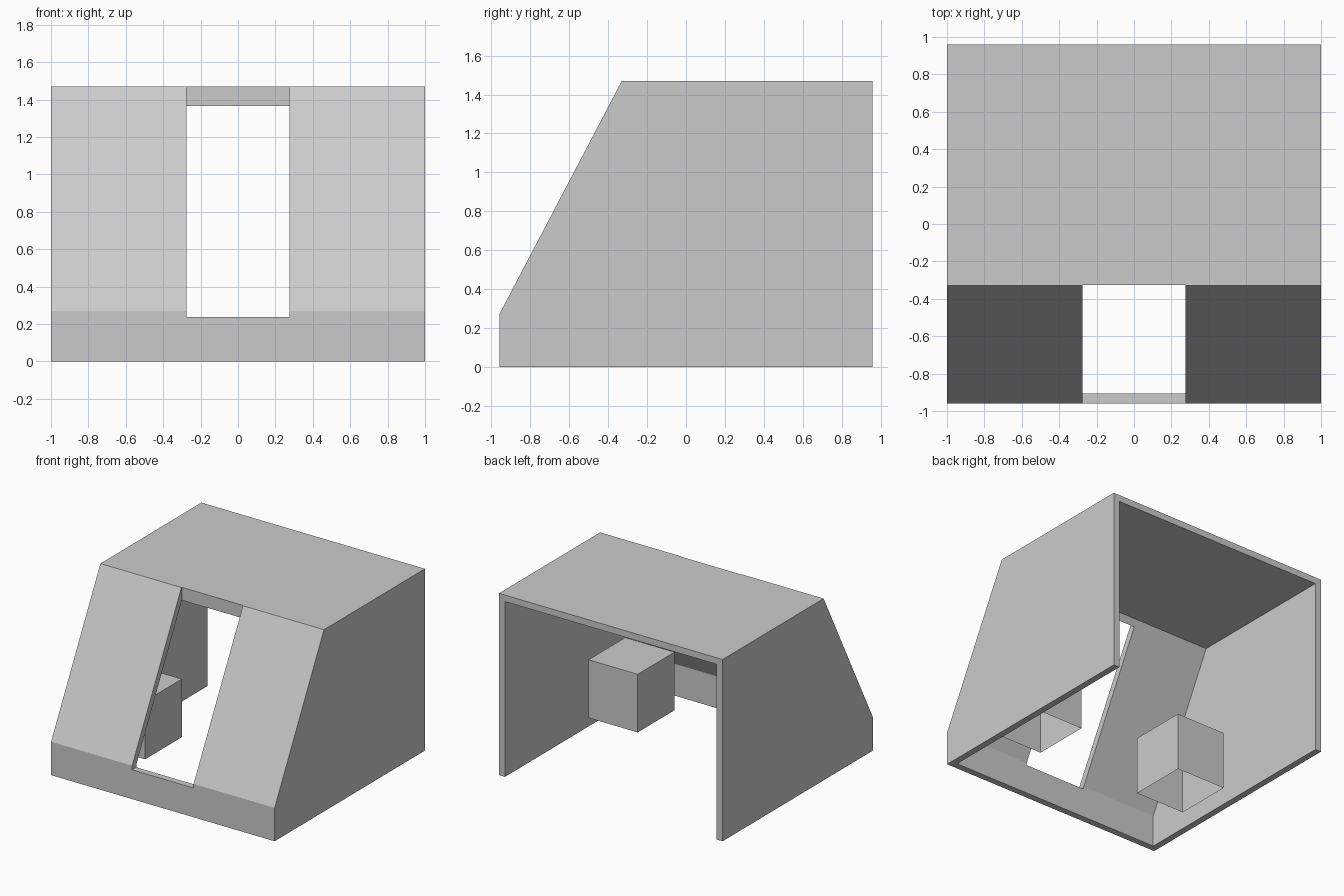
import bpy, bmesh

if "Cube" in bpy.data.objects:
    bpy.data.objects.remove(bpy.data.objects["Cube"])


def prism(name, profile, half_width):
    """Extrude a (y, z) profile along x, centred on x = 0."""
    bm = bmesh.new()
    face = bm.faces.new([bm.verts.new((-half_width, y, z)) for y, z in profile])
    ext = bmesh.ops.extrude_face_region(bm, geom=[face])
    moved = [v for v in ext["geom"] if isinstance(v, bmesh.types.BMVert)]
    bmesh.ops.translate(bm, verts=moved, vec=(2 * half_width, 0, 0))
    bmesh.ops.recalc_face_normals(bm, faces=bm.faces)
    return to_object(bm, name)


def to_object(bm, name):
    mesh = bpy.data.meshes.new(name)
    bm.to_mesh(mesh)
    bm.free()
    obj = bpy.data.objects.new(name, mesh)
    bpy.context.collection.objects.link(obj)
    return obj


def cut(target, cutter):
    mod = target.modifiers.new(cutter.name, 'BOOLEAN')
    mod.operation = 'DIFFERENCE'
    mod.solver = 'EXACT'
    mod.object = cutter
    cutter.hide_render = True
    cutter.display_type = 'WIRE'


# Cab shell: sloped front, flat roof, thick walls
shell = prism("cab_shell", [(-0.96, 0), (-0.96, 0.27), (-0.33, 1.47),
                            (0.96, 1.47), (0.96, 0)], 1.0)

# Hollow interior, open at the back and underneath
cut(shell, prism("interior_cutter", [(-0.907, -0.2), (-0.907, 0.257), (-0.298, 1.417),
                                     (1.2, 1.417), (1.2, -0.2)], 0.947))

# Tall opening through the sloped front
cut(shell, prism("window_cutter", [(-1.2, 0.237), (-1.2, 1.7),
                                   (-0.325, 1.7), (-0.325, 0.237)], 0.275))

# Pair of thin seat boxes inside, open underneath
for side, sign in (("left", -1), ("right", 1)):
    bm = bmesh.new()
    bmesh.ops.create_cube(bm, size=1)
    bmesh.ops.scale(bm, verts=bm.verts, vec=(0.44, 0.47, 0.47))
    bmesh.ops.translate(bm, verts=bm.verts, vec=(sign * 0.687, -0.285, 0.337))
    bottom = min(bm.faces, key=lambda f: f.calc_center_median().z)
    bmesh.ops.delete(bm, geom=[bottom], context='FACES_ONLY')
    to_object(bm, side + "_seat_box")
